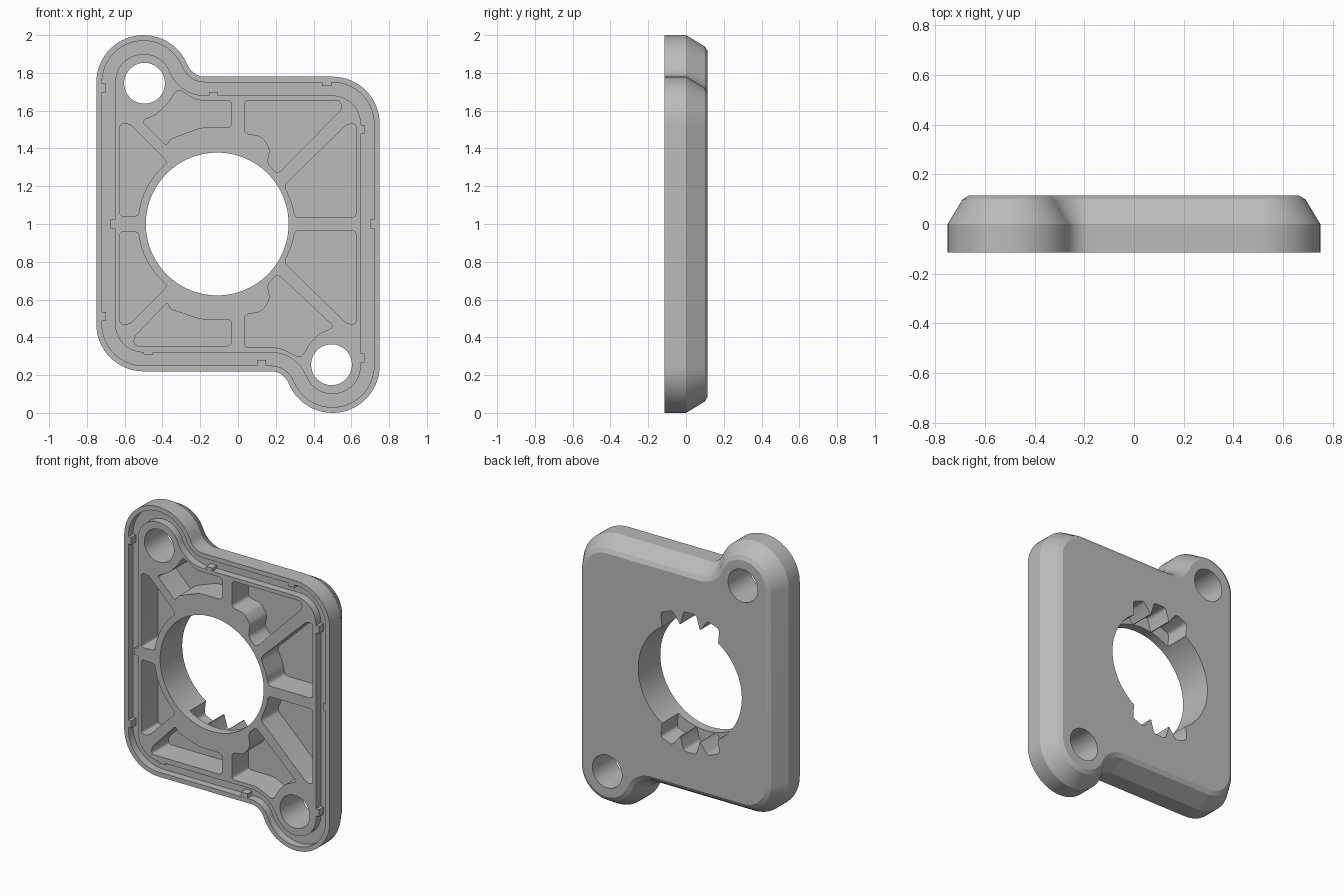
import bpy, bmesh, math
from math import radians, cos, sin
from mathutils import Vector

cube = bpy.data.objects.get("Cube")
if cube:
    bpy.data.objects.remove(cube, do_unlink=True)

FRONT, BACK = -0.115, 0.115
HUB = (-0.11, 1.0)

grey = bpy.data.materials.new("plain grey")
grey.use_nodes = True
grey.diffuse_color = (0.5, 0.5, 0.5, 1)
grey.node_tree.nodes["Principled BSDF"].inputs["Base Color"].default_value = (0.5, 0.5, 0.5, 1)


def arc(cx, cz, r, a0, a1, n=16):
    steps = [radians(a0 + (a1 - a0) * i / n) for i in range(n + 1)]
    return [(cx + r * cos(a), cz + r * sin(a)) for a in steps]


def circle(cx, cz, r, n=64):
    return arc(cx, cz, r, 0, 360, n)[:-1]


def outline(inset):
    """Plate outline with two opposite lugs, moved inward by inset."""
    half = arc(0.5, 1.53, 0.25 - inset, 0, 90)
    half += arc(-0.175, 1.88, 0.1 + inset, 270, 201.8, 10)
    half += arc(-0.5, 1.75, 0.25 - inset, 21.8, 180, 28)
    return half + [(-x, 2 - z) for x, z in half]


def rounded(points, r=0.025, n=4):
    """Round every corner of a polygon."""
    result = []
    for i, p in enumerate(points):
        p = Vector(p)
        a, b = Vector(points[i - 1]) - p, Vector(points[(i + 1) % len(points)]) - p
        reach = min(r, a.length * 0.45, b.length * 0.45)
        a, b = p + a.normalized() * reach, p + b.normalized() * reach
        for k in range(n + 1):
            t = k / n
            q = a * (1 - t) ** 2 + p * 2 * t * (1 - t) + b * t * t
            result.append((q.x, q.y))
    return result


def mirror(points):
    return [(x, 2 - z) for x, z in points]


def loft(name, rings, ring_shaped=False):
    """Skin a list of (profile, y); cap the ends or close into a ring."""
    bm = bmesh.new()
    loops = [[bm.verts.new((x, y, z)) for x, z in prof] for prof, y in rings]
    pairs = list(zip(loops, loops[1:]))
    if ring_shaped:
        pairs.append((loops[-1], loops[0]))
    else:
        bm.faces.new(loops[0])
        bm.faces.new(loops[-1])
    for a, b in pairs:
        for i in range(len(a)):
            j = (i + 1) % len(a)
            bm.faces.new((a[i], a[j], b[j], b[i]))
    bmesh.ops.recalc_face_normals(bm, faces=bm.faces)
    mesh = bpy.data.meshes.new(name)
    bm.to_mesh(mesh)
    bm.free()
    mesh.materials.append(grey)
    obj = bpy.data.objects.new(name, mesh)
    bpy.context.collection.objects.link(obj)
    return obj


# Plate with a sloped back edge
plate = loft("mounting_plate", [(outline(0), FRONT), (outline(0), 0.0),
                                (outline(0.06), 0.1), (outline(0.087), BACK)])
cutters = []

# Seal groove round the front
cutters.append(loft("groove_cutter", [(outline(0.03), -0.2), (outline(0.03), -0.065),
                                      (outline(0.1), -0.065), (outline(0.1), -0.2)], True))

# Weight-saving pockets
side = [(-0.625, 1.04), (-0.625, 1.53), (-0.575, 1.53), (-0.385, 1.34)]
side = rounded(side + arc(*HUB, 0.42, 130, 174, 10), 0.02)
right = rounded([(0.625, 1.035), (0.3, 1.035), (0.29, 1.1), (0.245, 1.205),
                 (0.58, 1.53), (0.625, 1.53)])
upper_left = rounded([(-0.035, 1.655), (-0.22, 1.655), (-0.32, 1.715), (-0.37, 1.64),
                      (-0.43, 1.58), (-0.51, 1.545), (-0.38, 1.415), (-0.36, 1.45),
                      (-0.2, 1.51), (-0.035, 1.51)])
lower_left = rounded(mirror([(-0.035, 1.645), (-0.55, 1.645), (-0.55, 1.6), (-0.375, 1.415),
                             (-0.36, 1.45), (-0.2, 1.505), (-0.035, 1.505)]))
step = [(0.21, 1.265), (0.155, 1.32), (0.17, 1.4), (0.125, 1.465), (0.035, 1.48)]
upper_right = rounded([(0.035, 1.655), (0.54, 1.655), (0.55, 1.61)] + step)
lower_right = rounded(mirror([(0.035, 1.655), (0.22, 1.655), (0.335, 1.71), (0.38, 1.63),
                              (0.43, 1.58), (0.51, 1.545)] + step))
for shape in (side, mirror(side), right, mirror(right),
              upper_left, lower_left, upper_right, lower_right):
    cutters.append(loft("pocket_cutter", [(shape, -0.2), (shape, 0.06)]))

# Central bore and the two bolt holes
for hole in (circle(*HUB, 0.378, 96), circle(-0.495, 1.745, 0.108), circle(0.495, 0.255, 0.108)):
    cutters.append(loft("hole_cutter", [(hole, -0.2), (hole, 0.2)]))

# Three blind notches above and below the bore, open to the back
for middle in (90, 270):
    for turn in (-22, 0, 22):
        a = radians(middle + turn)
        shape = [(0.3, -0.075), (0.375, -0.07), (0.46, -0.045),
                 (0.46, 0.045), (0.375, 0.07), (0.3, 0.075)]
        shape = [(HUB[0] + u * cos(a) - v * sin(a), HUB[1] + u * sin(a) + v * cos(a))
                 for u, v in rounded(shape, 0.02)]
        cutters.append(loft("notch_cutter", [(shape, -0.055), (shape, 0.2)]))

# Cut everything and discard the cutters
for cutter in cutters:
    cutter.hide_render = True
    mod = plate.modifiers.new("cut", "BOOLEAN")
    mod.operation, mod.solver, mod.object = "DIFFERENCE", "EXACT", cutter
bpy.context.view_layer.update()
cut_mesh = bpy.data.meshes.new_from_object(
    plate.evaluated_get(bpy.context.evaluated_depsgraph_get()))
plate.modifiers.clear()
plate.data = cut_mesh
for cutter in cutters:
    bpy.data.objects.remove(cutter, do_unlink=True)

# Small seal-retaining tabs on the groove walls
upright = [(-0.715, 1.72), (-0.715, 0.51), (0.715, 1.0), (-0.66, 1.0), (0.655, 1.5), (0.655, 0.29)]
level = [(0.47, 1.745), (0.125, 0.265), (-0.13, 1.685), (-0.475, 0.325)]
for spots, w, h in ((upright, 0.015, 0.024), (level, 0.024, 0.015)):
    for x, z in spots:
        box = [(x - w, z - h), (x + w, z - h), (x + w, z + h), (x - w, z + h)]
        loft("seal_tab", [(box, FRONT + 0.001), (box, -0.06)])

# Smooth curved walls, keep edges crisp
bpy.ops.object.select_all(action="DESELECT")
plate.select_set(True)
bpy.context.view_layer.objects.active = plate
bpy.ops.object.shade_smooth_by_angle(angle=radians(25))
